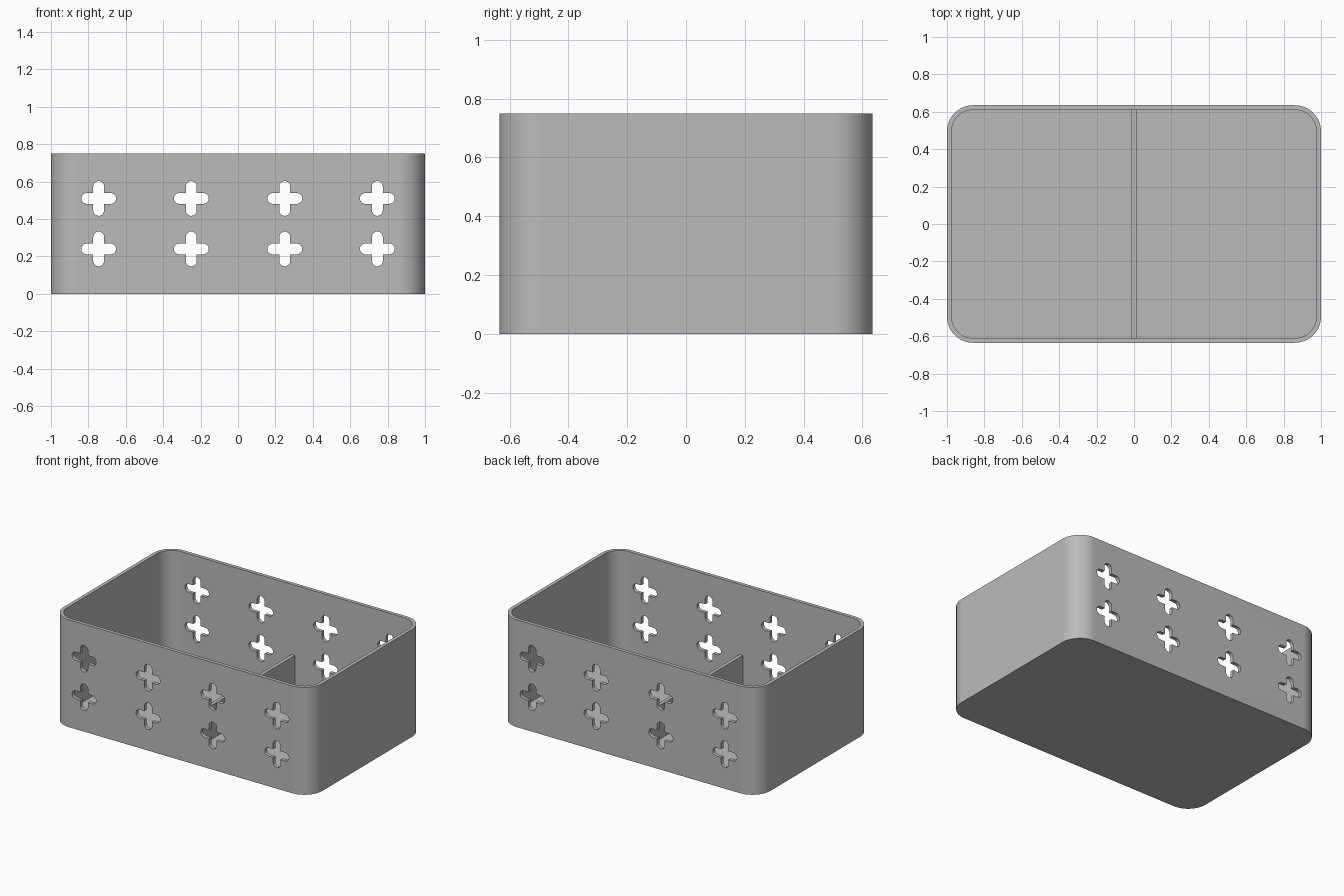
import bpy, bmesh
from math import sin, cos, pi
from mathutils import Matrix, Vector

cube = bpy.data.objects.get("Cube")
if cube:
    bpy.data.objects.remove(cube, do_unlink=True)

LENGTH, DEPTH, HEIGHT = 2.0, 1.27, 0.75
WALL, RADIUS = 0.025, 0.14
DIVIDER_TOP = 0.26

# Single plain grey plastic
grey = bpy.data.materials.new("plain grey")
grey.use_nodes = True
colour = (0.5, 0.5, 0.5, 1)
grey.diffuse_color = colour
grey.node_tree.nodes["Principled BSDF"].inputs["Base Color"].default_value = colour


def arc(cx, cy, r, start, end, steps):
    angles = [start + (end - start) * i / steps for i in range(steps + 1)]
    return [(cx + r * cos(a), cy + r * sin(a)) for a in angles]


def rounded_rectangle(length, depth, r):
    points = []
    for i, (sx, sy) in enumerate([(1, 1), (-1, 1), (-1, -1), (1, -1)]):
        points += arc(sx * (length / 2 - r), sy * (depth / 2 - r), r,
                      i * pi / 2, (i + 1) * pi / 2, 16)
    return points


def plus_outline(reach, half):
    # Four round-ended arms meeting at sharp inner corners
    points = []
    for i in range(4):
        turn = Matrix.Rotation(i * pi / 2, 2)
        arm = arc(reach - half, 0, half, -pi / 2, pi / 2, 10) + [(half, half)]
        points += [tuple(turn @ Vector(p)) for p in arm]
    return points


def extrude(bm, points, vector):
    face = bm.faces.new([bm.verts.new(p) for p in points])
    result = bmesh.ops.extrude_face_region(bm, geom=[face])
    moved = [v for v in result["geom"] if isinstance(v, bmesh.types.BMVert)]
    bmesh.ops.translate(bm, verts=moved, vec=vector)


def make_object(name, bm):
    bmesh.ops.recalc_face_normals(bm, faces=bm.faces)
    mesh = bpy.data.meshes.new(name)
    bm.to_mesh(mesh)
    bm.free()
    mesh.materials.append(grey)
    obj = bpy.data.objects.new(name, mesh)
    bpy.context.collection.objects.link(obj)
    return obj


def prism(name, outline, bottom, top):
    bm = bmesh.new()
    extrude(bm, [(x, y, bottom) for x, y in outline], (0, 0, top - bottom))
    return make_object(name, bm)


def select_only(obj):
    bpy.ops.object.select_all(action="DESELECT")
    obj.select_set(True)
    bpy.context.view_layer.objects.active = obj


def cut(target, cutter):
    cutter.hide_render = True
    mod = target.modifiers.new("cut", "BOOLEAN")
    mod.operation, mod.solver, mod.object = "DIFFERENCE", "EXACT", cutter
    select_only(target)
    bpy.ops.object.modifier_apply(modifier=mod.name)
    bpy.data.objects.remove(cutter, do_unlink=True)


# Open bin with rounded corners and a thin floor
bin_shell = prism("bin_shell", rounded_rectangle(LENGTH, DEPTH, RADIUS), 0, HEIGHT)
inside = rounded_rectangle(LENGTH - 2 * WALL, DEPTH - 2 * WALL, RADIUS - WALL)
cut(bin_shell, prism("cavity_cutter", inside, WALL, HEIGHT + 0.1))

# Plus-shaped vents through the front and back walls
bm = bmesh.new()
for x in (-0.745, -0.25, 0.25, 0.745):
    for z in (0.24, 0.51):
        outline = [(x + u, -1, z + v) for u, v in plus_outline(0.093, 0.029)]
        extrude(bm, outline, (0, 2, 0))
cut(bin_shell, make_object("vent_cutter", bm))

select_only(bin_shell)
bpy.ops.object.shade_smooth_by_angle()
weighted = bin_shell.modifiers.new("even shading", "WEIGHTED_NORMAL")
weighted.keep_sharp = True

# Low divider across the middle
bm = bmesh.new()
bmesh.ops.create_cube(bm, size=1)
bmesh.ops.scale(bm, vec=(WALL, DEPTH - 2 * WALL + 0.01, DIVIDER_TOP - WALL / 2), verts=bm.verts)
bmesh.ops.translate(bm, vec=(0, 0, (DIVIDER_TOP + WALL / 2) / 2), verts=bm.verts)
make_object("divider", bm)
